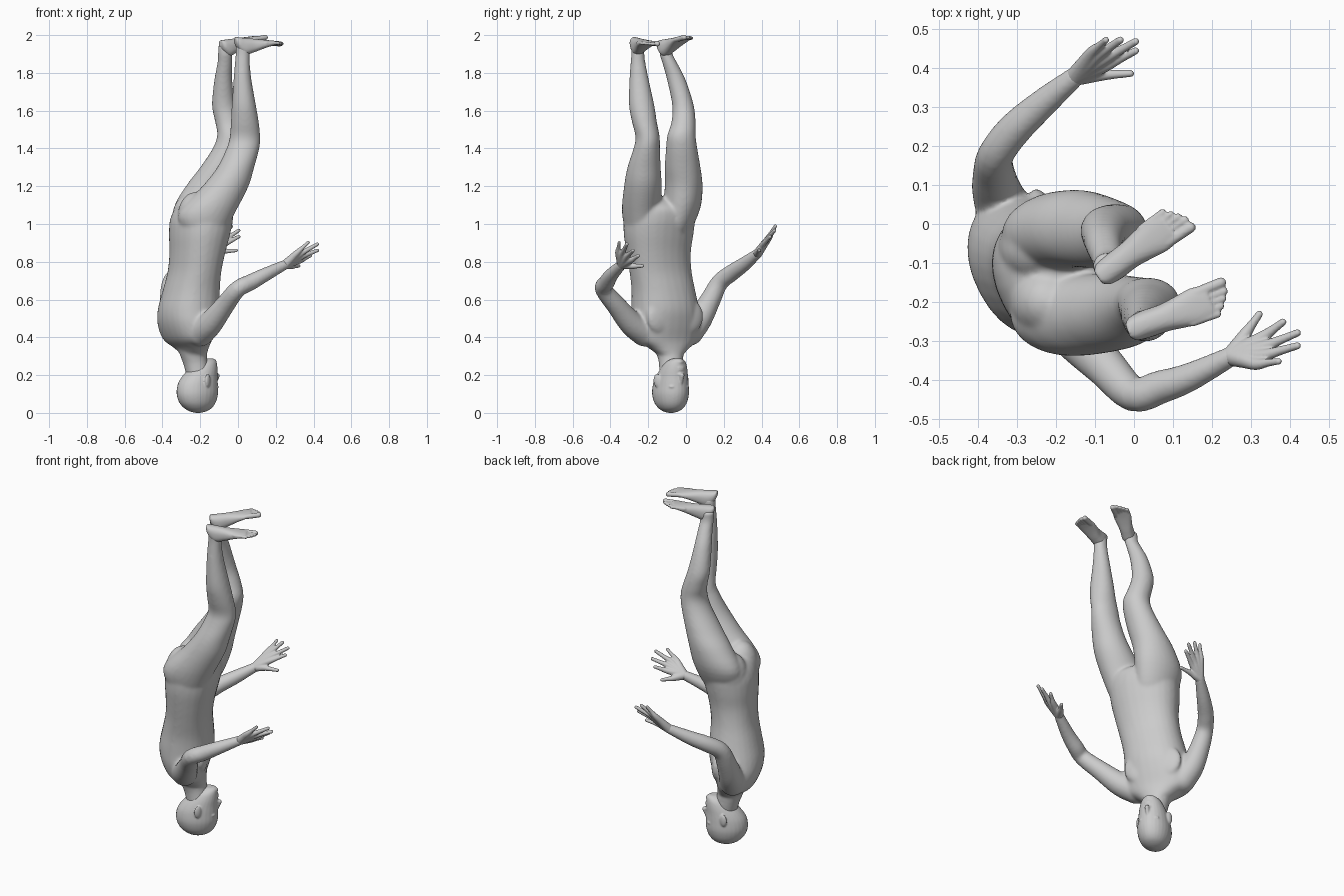
import bpy, bmesh, math
from mathutils import Vector, Matrix

V = Vector


def spline(rows, n=4):
    """Catmull-Rom interpolation of parameter rows."""
    rows = [tuple(r) for r in rows]
    out = []
    for i in range(len(rows) - 1):
        p = [rows[max(i - 1, 0)], rows[i], rows[i + 1], rows[min(i + 2, len(rows) - 1)]]
        for k in range(n):
            t = k / n
            out.append(tuple(0.5 * (2 * b + (c - a) * t + (2 * a - 5 * b + 4 * c - d) * t * t
                                    + (3 * b - a - 3 * c + d) * t ** 3) for a, b, c, d in zip(*p)))
    return out + [rows[-1]]


def ring(c, u, v, p=2.0, n=28):
    pts = []
    for i in range(n):
        a = math.tau * i / n
        ca, sa = math.cos(a), math.sin(a)
        pts.append(V(c) + u * math.copysign(abs(ca) ** (2 / p), ca) + v * math.copysign(abs(sa) ** (2 / p), sa))
    return pts


def loft(bm, rings):
    vs = [[bm.verts.new(p) for p in r] for r in rings]
    n = len(vs[0])
    for a, b in zip(vs, vs[1:]):
        for i in range(n):
            bm.faces.new((a[i], a[(i + 1) % n], b[(i + 1) % n], b[i]))
    bm.faces.new(vs[0][::-1])
    bm.faces.new(vs[-1])


def stack(bm, rows, deg=0, p=2.0):
    """Horizontal sections: z, x, y, forward radius, side radius."""
    f = V((math.cos(math.radians(deg)), math.sin(math.radians(deg)), 0))
    s = V((-f.y, f.x, 0))
    loft(bm, [ring((x, y, z), f * max(a, .002), s * max(b, .002), p) for z, x, y, a, b in spline(rows)])


def ball(bm, c, r, deg=0):
    m = Matrix.Translation(c) @ Matrix.Rotation(math.radians(deg), 4, 'Z') @ Matrix.Diagonal((*r, 1))
    bmesh.ops.create_uvsphere(bm, u_segments=20, v_segments=12, radius=1, matrix=m)


def tube(bm, rows, n=4):
    """Round path: x, y, z, radius, with rounded ends."""
    pts = spline(rows, n)
    rings = []
    for i, q in enumerate(pts):
        d = V(pts[min(i + 1, len(pts) - 1)][:3]) - V(pts[max(i - 1, 0)][:3])
        m = d.to_track_quat('Z', 'Y').to_matrix()
        rings.append(ring(q[:3], m.col[0] * q[3], m.col[1] * q[3], n=16))
    loft(bm, rings)
    for q in (pts[0], pts[-1]):
        ball(bm, q[:3], (q[3],) * 3)


def finish(bm, name, voxel, smooth):
    bmesh.ops.recalc_face_normals(bm, faces=bm.faces)
    me = bpy.data.meshes.new(name)
    bm.to_mesh(me)
    bm.free()
    ob = bpy.data.objects.new(name, me)
    bpy.context.collection.objects.link(ob)
    r = ob.modifiers.new("Blend", 'REMESH')
    r.mode, r.voxel_size, r.use_smooth_shade = 'VOXEL', voxel, True
    s = ob.modifiers.new("Soften", 'SMOOTH')
    s.factor, s.iterations = 0.5, smooth


# Body: torso, neck, legs and arms blended together
bm = bmesh.new()
stack(bm, [(.31, -.232, -.083, .066, .07), (.345, -.247, -.09, .082, .115), (.39, -.266, -.10, .108, .178),
           (.47, -.27, -.105, .138, .192), (.55, -.262, -.11, .15, .183), (.65, -.247, -.12, .139, .172),
           (.75, -.23, -.135, .128, .17), (.85, -.215, -.145, .134, .176), (.95, -.203, -.145, .148, .19),
           (1.03, -.192, -.14, .152, .192), (1.09, -.178, -.135, .13, .17), (1.14, -.165, -.13, .05, .09)], 28, 2.2)
tube(bm, [(-.21, -.08, .2, .062), (-.228, -.08, .28, .067), (-.25, -.093, .37, .078)])
# right leg, then left leg
stack(bm, [(.86, -.22, -.09, .03, .03), (.95, -.20, -.065, .105, .08), (1.08, -.195, -.025, .145, .10),
           (1.2, -.152, -.012, .124, .10), (1.3, -.1, -.018, .1, .095), (1.4, -.053, -.023, .081, .083),
           (1.47, -.037, -.024, .073, .075), (1.54, -.053, -.013, .068, .064), (1.63, -.076, -.016, .062, .057),
           (1.76, -.078, -.05, .048, .05), (1.85, -.07, -.085, .04, .04), (1.9, -.068, -.105, .038, .035),
           (1.95, -.068, -.108, .038, .035)])
stack(bm, [(.86, -.2, -.2, .03, .03), (.95, -.18, -.225, .105, .085), (1.06, -.165, -.235, .15, .104),
           (1.2, -.066, -.228, .122, .1), (1.3, -.012, -.222, .098, .088), (1.4, .026, -.208, .087, .07),
           (1.46, .037, -.203, .081, .064), (1.54, .036, -.22, .074, .066), (1.63, .031, -.235, .064, .067),
           (1.76, .024, -.248, .048, .052), (1.85, .023, -.254, .04, .04), (1.9, .025, -.255, .038, .035),
           (1.95, .024, -.257, .038, .035)])
# buttocks and flat chest muscles
for x, y, z in [(-.255, -.06, 1.03), (-.225, -.2, 1.04)]:
    ball(bm, (x, y, z), (.095, .095, .13), 28)
for x, y in [(-.222, .02), (-.14, -.135)]:
    ball(bm, (x, y, .51), (.03, .08, .09), 28)
# right arm, then left arm
tube(bm, [(-.325, .02, .43, .074), (-.35, .075, .5, .066), (-.36, .13, .6, .055), (-.355, .178, .69, .047),
          (-.31, .24, .74, .045), (-.24, .305, .785, .039), (-.15, .38, .845, .027)])
tube(bm, [(-.2, -.22, .425, .074), (-.145, -.29, .475, .066), (-.07, -.37, .57, .053), (-.001, -.438, .656, .046),
          (.065, -.42, .69, .044), (.14, -.395, .73, .038), (.25, -.34, .785, .027)])
finish(bm, "body", .008, 12)

# Head: skull, jaw and face features turned to the figure's side
HD = 30
F = V((math.cos(math.radians(HD)), math.sin(math.radians(HD)), 0))
S = V((-F.y, F.x, 0))


def hp(f, s, z):
    return V((-.212, -.08, z)) + F * f + S * s


bm = bmesh.new()
stack(bm, [(z, *hp(f, 0, z)[:2], d, w) for z, f, d, w in [
    (0, 0, .012, .01), (.008, 0, .045, .038), (.025, 0, .076, .062), (.055, -.003, .101, .081), (.1, -.004, .115, .091),
    (.15, -.001, .112, .088), (.19, .01, .099, .081), (.23, .03, .08, .07), (.262, .047, .061, .056),
    (.28, .06, .044, .038), (.288, .066, .024, .02)]], HD)
tube(bm, [(*hp(.103, 0, .15), .008), (*hp(.113, 0, .18), .011), (*hp(.119, 0, .198), .013)])
ball(bm, hp(.104, 0, .204), (.016, .02, .009), HD)
for z in (.228, .239):
    ball(bm, hp(.102, 0, z), (.012, .024, .006), HD)
ball(bm, hp(.094, 0, .269), (.018, .022, .014), HD)
for s in (-1, 1):
    ball(bm, hp(.082, s * .034, .158), (.012, .017, .008), HD)
    ball(bm, hp(.089, s * .034, .138), (.013, .026, .008), HD)
    ball(bm, hp(.008, s * .09, .172), (.021, .011, .036), HD - s * 25)
finish(bm, "head", .005, 3)


# Feet: soles up, with five toes each
def foot(name, heel, deg, tilt, side):
    f = V((math.cos(math.radians(deg)), math.sin(math.radians(deg)), tilt))
    s = V((-f.y, f.x, 0)) * side
    bm = bmesh.new()
    rows = [(0, 0, .018, .03), (.015, 0, .031, .06), (.05, 0, .036, .09), (.1, -.002, .036, .074),
            (.15, -.003, .043, .051), (.19, -.003, .048, .034), (.225, -.003, .042, .022)]
    loft(bm, [ring(V(heel) + f * u + s * o - V((0, 0, h / 2)), s * w, V((0, 0, h / 2)), 2.4)
              for u, o, w, h in spline(rows)])
    for i, (end, r) in enumerate([(.268, .014), (.268, .010), (.258, .0095), (.246, .009), (.232, .009)]):
        o = .03 - (0 if i == 0 else .007 + .0165 * i)
        a = V(heel) + f * (end - .07) + s * o * .95 - V((0, 0, .016))
        b = V(heel) + f * end + s * o - V((0, 0, .012))
        tube(bm, [(*a, r), (*b, r)])
    finish(bm, name, .0045, 2)


foot("right_foot", (-.092, -.138, 1.973), 35, .1, -1)
foot("left_foot", (-.016, -.275, 1.99), 21, -.09, 1)


# Hands: every digit runs from the wrist through its knuckle to the tip
def hand(name, wrist, digits):
    bm = bmesh.new()
    for i, (k, t) in enumerate(digits):
        mid = V(k).lerp(V(t), .5)
        r = .0115 if i == 0 else .0125
        tube(bm, [(*wrist, .025), (*V(wrist).lerp(V(k), .55), .02), (*k, .0155), (*mid, r - .001), (*t, r - .003)])
    finish(bm, name, .004, 2)


hand("left_hand", (.25, -.34, .785), [
    ((.315, -.36, .85), (.372, -.353, .903)), ((.335, -.337, .845), (.42, -.313, .893)),
    ((.342, -.312, .83), (.42, -.28, .86)), ((.335, -.288, .81), (.383, -.252, .832)),
    ((.288, -.28, .777), (.322, -.232, .778))])
hand("right_hand", (-.15, .38, .845), [
    ((-.107, .442, .93), (-.072, .473, .99)), ((-.09, .435, .926), (-.035, .473, .988)),
    ((-.075, .424, .913), (.004, .469, .966)), ((-.07, .408, .893), (.004, .445, .933)),
    ((-.085, .383, .855), (-.009, .387, .86))])
